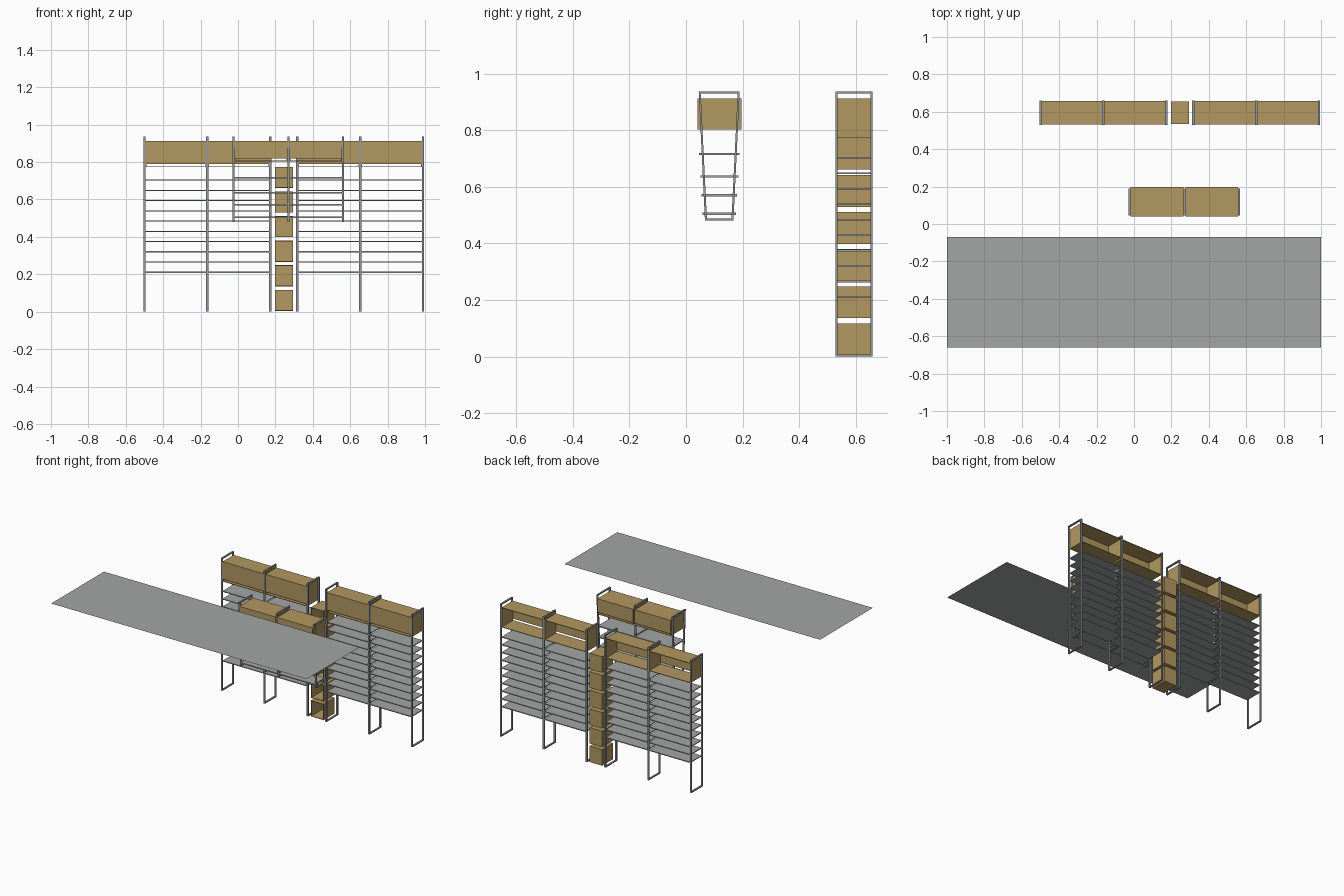
import bpy, bmesh

if "Cube" in bpy.data.objects:
    bpy.data.objects.remove(bpy.data.objects["Cube"])

def material(name, rgb):
    m = bpy.data.materials.new(name)
    m.diffuse_color = (*rgb, 1)
    m.use_nodes = True
    m.node_tree.nodes["Principled BSDF"].inputs["Base Color"].default_value = m.diffuse_color
    return m

WOOD = material("tan wood", (0.45, 0.315, 0.12))
BOARD = material("shelf grey", (0.37, 0.38, 0.375))
METAL = material("frame grey", (0.31, 0.32, 0.33))

def finish(bm, name, mat):
    bmesh.ops.recalc_face_normals(bm, faces=bm.faces)
    me = bpy.data.meshes.new(name)
    bm.to_mesh(me)
    bm.free()
    me.materials.append(mat)
    ob = bpy.data.objects.new(name, me)
    bpy.context.collection.objects.link(ob)
    return ob

def add_box(bm, x0, x1, y0, y1, z0, z1):
    vs = bmesh.ops.create_cube(bm, size=1)["verts"]
    for v in vs:
        v.co = (x0 if v.co.x < 0 else x1, y0 if v.co.y < 0 else y1, z0 if v.co.z < 0 else z1)

def boxes(name, mat, items):
    bm = bmesh.new()
    for it in items:
        add_box(bm, *it)
    return finish(bm, name, mat)

def frame(name, x, yb0, yb1, yt0, yt1, z0, z1, w=0.012, t=0.007):
    """Closed four-sided bar frame standing across the shelf depth."""
    bm = bmesh.new()
    rings = []
    for px in (x - w / 2, x + w / 2):
        for d in (0, t):
            rings.append([bm.verts.new((px, y, z)) for y, z in (
                (yb0 + d, z0 + d), (yb1 - d, z0 + d), (yt1 - d, z1 - d), (yt0 + d, z1 - d))])
    o0, i0, o1, i1 = rings
    for a, b in ((o0, i0), (o1, i1), (o0, o1), (i0, i1)):
        for k in range(4):
            n = (k + 1) % 4
            bm.faces.new((a[k], a[n], b[n], b[k]))
    return finish(bm, name, METAL)

T = 0.004   # panel thickness
G = 0.006   # half frame width

def cupboard(name, x0, x1, y0, y1, z0, z1, door_z, closed_back):
    """Sides, top, floor and a front door that stops short of the floor."""
    parts = [(x0, x0 + T, y0, y1, z0, z1), (x1 - T, x1, y0, y1, z0, z1),
             (x0, x1, y0, y1, z1 - T, z1), (x0, x1, y0, y1, z0, z0 + T),
             (x0 + T, x1 - T, y0, y0 + T, door_z, z1 - T)]
    if closed_back:
        parts.append((x0 + T, x1 - T, y1 - T, y1, door_z, z1 - T))
    boxes(name, WOOD, parts)

# Two tall wall units: frames, cupboards and ten shelves per bay
for side, xs in (("left", (-0.5, -0.165, 0.172)), ("right", (0.317, 0.653, 0.989))):
    for i, x in enumerate(xs):
        frame(f"{side}_frame_{i}", x, 0.53, 0.66, 0.53, 0.66, 0, 0.938)
    for i in range(2):
        a, b = xs[i] + G, xs[i + 1] - G
        cupboard(f"{side}_cupboard_{i}", a, b, 0.533, 0.657, 0.773, 0.914, 0.79, False)
        boxes(f"{side}_shelves_{i}", BOARD,
              [(a, b, 0.533, 0.657, z - 0.003, z + 0.003)
               for z in (0.211 + 0.0547 * k for k in range(10))])

# Column of six open-fronted boxes between the wall units
for k in range(6):
    z0 = 0.004 + 0.1315 * k
    z1, x0, x1, y0, y1 = z0 + 0.113, 0.197, 0.295, 0.534, 0.656
    boxes(f"column_box_{k}", WOOD, [
        (x0, x0 + T, y0, y1, z0, z1), (x1 - T, x1, y0, y1, z0, z1),
        (x0, x1, y0, y1, z0, z0 + T), (x0, x1, y0, y1, z1 - T, z1),
        (x0 + T, x1 - T, y1 - T, y1, z0 + T, z1 - T)])

# Hanging centre unit with tapered frames
xs = (-0.024, 0.27, 0.562)
for i, x in enumerate(xs):
    frame(f"hanging_frame_{i}", x, 0.067, 0.168, 0.045, 0.19, 0.481, 0.938)
for i in range(2):
    a, b = xs[i] + G, xs[i + 1] - G
    cupboard(f"hanging_cupboard_{i}", a, b, 0.04, 0.197, 0.804, 0.914, 0.818, True)
    boxes(f"hanging_shelves_{i}", BOARD,
          [(a, b, 0.118 - h, 0.118 + h, z - 0.004, z + 0.004)
           for z, h in ((0.717, 0.072), (0.637, 0.067), (0.571, 0.063), (0.505, 0.059))])

# Flat ceiling sheet over the front area
bm = bmesh.new()
bm.faces.new([bm.verts.new(p) for p in (
    (-1, -0.66, 0.938), (1, -0.66, 0.938), (1, -0.07, 0.938), (-1, -0.07, 0.938))])
finish(bm, "ceiling_sheet", BOARD)
